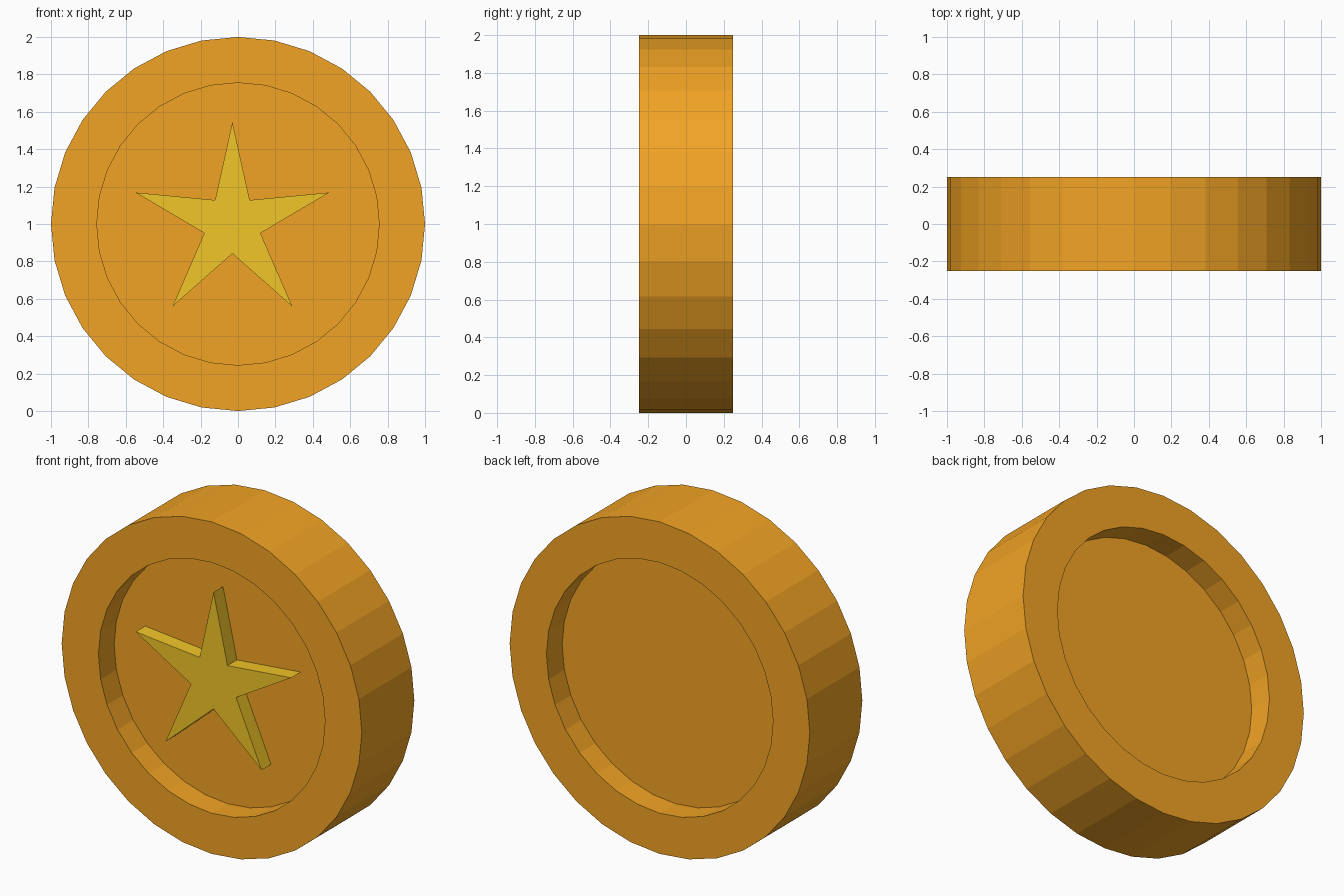
import bpy, bmesh
from math import sin, cos, pi

if "Cube" in bpy.data.objects:
    bpy.data.objects.remove(bpy.data.objects["Cube"])

SIDES = 32
CENTRE_Z = 1.0


def material(name, colour):
    mat = bpy.data.materials.new(name)
    mat.diffuse_color = (*colour, 1)
    mat.use_nodes = True
    mat.node_tree.nodes["Principled BSDF"].inputs["Base Color"].default_value = mat.diffuse_color
    return mat


def loft(name, rings, mat):
    """Skin a series of equal-length rings and cap both ends."""
    bm = bmesh.new()
    loops = [[bm.verts.new(p) for p in ring] for ring in rings]
    n = len(loops[0])
    for a, b in zip(loops, loops[1:]):
        for i in range(n):
            j = (i + 1) % n
            bm.faces.new((a[i], a[j], b[j], b[i]))
    bm.faces.new(loops[0])
    bm.faces.new(loops[-1])
    bmesh.ops.recalc_face_normals(bm, faces=bm.faces)
    mesh = bpy.data.meshes.new(name)
    bm.to_mesh(mesh)
    bm.free()
    mesh.materials.append(mat)
    obj = bpy.data.objects.new(name, mesh)
    bpy.context.collection.objects.link(obj)
    return obj


def ring(radii, y, x=0.0):
    """Points around the y axis, starting at the top; radii repeat in turn."""
    n = len(radii)
    return [(x + r * sin(2 * pi * i / n), y, CENTRE_Z + r * cos(2 * pi * i / n))
            for i, r in enumerate(radii)]


orange = material("coin_orange", (0.89, 0.37, 0.018))
yellow = material("star_yellow", (0.89, 0.565, 0.022))

# Coin body: thick disc with a round recess on both faces
profile = [(0.755, -0.10), (0.755, -0.25), (1.0, -0.25),
           (1.0, 0.25), (0.755, 0.25), (0.755, 0.10)]
loft("coin_body", [ring([r] * SIDES, y) for r, y in profile], orange)

# Raised star on the front recess floor, slightly off centre
star = [0.545, 0.158] * 5
loft("front_star", [ring(star, y, -0.03) for y in (-0.19, -0.09)], yellow)
